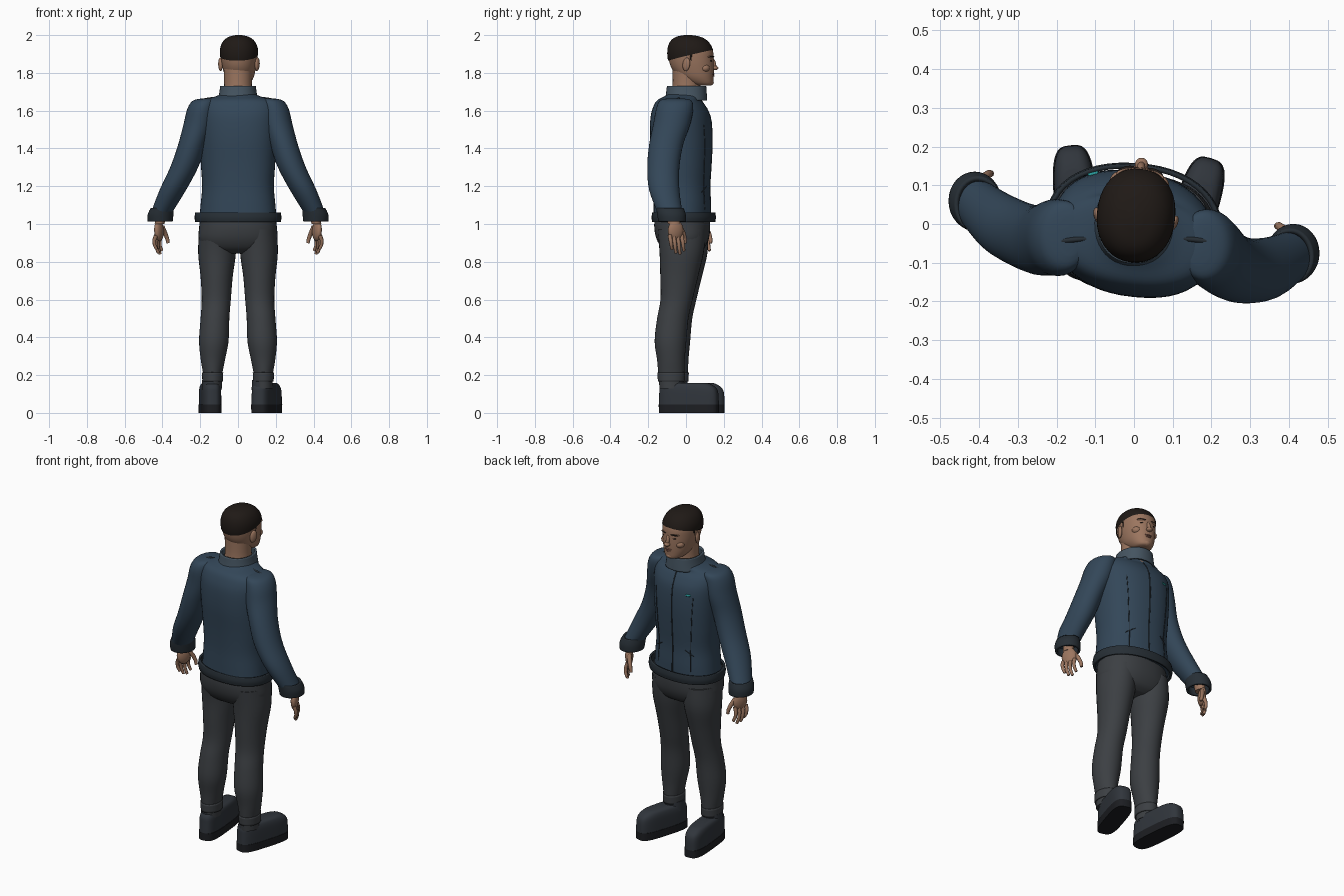
import bpy, bmesh, math
from mathutils import Matrix, Vector

if "Cube" in bpy.data.objects:
    bpy.data.objects.remove(bpy.data.objects["Cube"])

def mat(name, c):
    m = bpy.data.materials.new(name)
    m.diffuse_color = (*c, 1)
    m.use_nodes = True
    m.node_tree.nodes["Principled BSDF"].inputs["Base Color"].default_value = m.diffuse_color
    return m

JACKET = mat("jacket_blue", (0.033, 0.062, 0.098))
TRIM = mat("dark_trim", (0.02, 0.028, 0.036))
COLLAR = mat("collar_blue", (0.06, 0.09, 0.12))
PANTS = mat("trouser_grey", (0.045, 0.05, 0.056))
BOOT = mat("boot_grey", (0.03, 0.036, 0.045))
SOLE = mat("sole_black", (0.012, 0.013, 0.016))
SKIN = mat("skin", (0.33, 0.18, 0.115))
LIP = mat("lip", (0.25, 0.11, 0.08))
HAIR = mat("hair", (0.014, 0.01, 0.008))
TEAL = mat("teal", (0.02, 0.3, 0.3))

def finish(name, bm, m, angle=50):
    bmesh.ops.recalc_face_normals(bm, faces=bm.faces)
    me = bpy.data.meshes.new(name)
    bm.to_mesh(me)
    bm.free()
    ob = bpy.data.objects.new(name, me)
    bpy.context.collection.objects.link(ob)
    me.materials.append(m)
    bpy.ops.object.select_all(action='DESELECT')
    ob.select_set(True)
    bpy.context.view_layer.objects.active = ob
    bpy.ops.object.shade_smooth_by_angle(angle=math.radians(angle))
    return ob

def catmull(rows, i, t):
    a, b, c, d = (rows[max(0, min(len(rows) - 1, i + k))] for k in (-1, 0, 1, 2))
    return [0.5 * (2*q + (r - p)*t + (2*p - 5*q + 4*r - s)*t*t + (3*q - p - 3*r + s)*t**3)
            for p, q, r, s in zip(a, b, c, d)]

def ring_point(row, ang, e, skew):
    z, cx, cy, rx, ry = row
    c, s = math.cos(ang), math.sin(ang)
    x = cx + max(rx, .001) * math.copysign(abs(c) ** (2 / e), c)
    y = cy + max(ry, .001) * math.copysign(abs(s) ** (2 / e), s)
    return Vector((x, y - skew * x, z))

def loft(name, rows, m, e=2, n=32, steps=4, skew=0, caps=True, thick=0, xf=None, cut=None):
    """Skin smooth horizontal rings, each given as (z, cx, cy, rx, ry)."""
    full = [catmull(rows, i, k / steps) for i in range(len(rows) - 1) for k in range(steps)] + [rows[-1]]
    bm = bmesh.new()
    rings = [[bm.verts.new(ring_point(r, 2 * math.pi * k / n, e, skew)) for k in range(n)] for r in full]
    for a, b in zip(rings, rings[1:]):
        for k in range(n):
            bm.faces.new((a[k], a[(k+1) % n], b[(k+1) % n], b[k]))
    if caps:
        bm.faces.new(rings[0])
        bm.faces.new(rings[-1])
    if cut:
        bmesh.ops.bisect_plane(bm, geom=bm.verts[:] + bm.edges[:] + bm.faces[:],
                               plane_co=cut[0], plane_no=cut[1], clear_inner=True)
    if xf:
        bm.transform(xf)
    ob = finish(name, bm, m)
    if thick:
        s = ob.modifiers.new("thickness", 'SOLIDIFY')
        s.thickness = thick
    return ob

def blob(name, loc, size, m, rot=(0, 0, 0), xf=Matrix()):
    bm = bmesh.new()
    bmesh.ops.create_uvsphere(bm, u_segments=20, v_segments=12, radius=1)
    r = Matrix.Rotation(rot[2], 4, 'Z') @ Matrix.Rotation(rot[1], 4, 'Y') @ Matrix.Rotation(rot[0], 4, 'X')
    bm.transform(xf @ Matrix.Translation(loc) @ r @ Matrix.Diagonal((*size, 1)))
    return finish(name, bm, m)

def tube(name, pts, r, m, taper=1.0):
    cu = bpy.data.curves.new(name, 'CURVE')
    cu.dimensions = '3D'
    cu.bevel_depth, cu.bevel_resolution, cu.use_fill_caps = r, 3, True
    sp = cu.splines.new('POLY')
    sp.points.add(len(pts) - 1)
    for i, p in enumerate(pts):
        sp.points[i].co = (*p, 1)
        sp.points[i].radius = 1 + (taper - 1) * i / (len(pts) - 1)
    cu.materials.append(m)
    ob = bpy.data.objects.new(name, cu)
    bpy.context.collection.objects.link(ob)
    return ob

# Jacket body
TORSO = [(1.02, 0, -.02, .205, .15), (1.1, 0, -.02, .198, .15), (1.2, 0, -.022, .19, .148),
         (1.32, 0, -.022, .197, .155), (1.45, 0, -.025, .205, .163), (1.56, 0, -.028, .21, .158),
         (1.62, 0, -.033, .205, .138), (1.655, 0, -.035, .18, .115), (1.675, 0, -.015, .12, .1),
         (1.69, 0, 0, .085, .09)]
loft("jacket_body", TORSO, JACKET, e=2.3, skew=.1, n=48)

# Chest seams, zip and pocket detail on the front
def seam(name, degs, z0, z1, r, m, n=8):
    pts = []
    for i in range(n + 1):
        z = z0 + (z1 - z0) * i / n
        d = degs[0] + (degs[1] - degs[0]) * i / n
        j = max(k for k in range(len(TORSO) - 1) if TORSO[k][0] <= z)
        row = catmull(TORSO, j, (z - TORSO[j][0]) / (TORSO[j+1][0] - TORSO[j][0]))
        pts.append(ring_point(row, math.radians(d), 2.3, .1))
    return tube(name, pts, r, m)

seam("zip", (90, 90), 1.06, 1.65, .0035, TRIM, 14)
for side, a, b in (("left", 122, 126), ("right", 58, 54)):
    seam(side + "_front_seam", (a, b), 1.08, 1.52, .0022, TRIM)
    seam(side + "_pocket", (a + (8 if side == "left" else -8), a + (-10 if side == "left" else 10)), 1.17, 1.2, .0025, TRIM)
seam("chest_badge", (121, 113), 1.535, 1.535, .006, TEAL)

# Hem, collar
loft("jacket_hem", [(1.01, 0, -.012, .226, .166), (1.035, 0, -.012, .23, .17), (1.062, 0, -.012, .226, .166)],
     TRIM, e=2.2, skew=.05, caps=False, thick=.012, n=48)
loft("collar", [(1.655, 0, 0, .108, .112), (1.69, 0, .002, .1, .108), (1.73, 0, .003, .094, .104)],
     COLLAR, e=2.2, caps=False, thick=.01, n=40)

# Sleeves, cuffs, hands; the two arms swing differently in y
YS = {1: (-.055, -.075, -.105, -.12, -.115, -.085), -1: (-.03, -.035, -.042, -.03, 0, .05)}
for s, side in ((1, "right"), (-1, "left")):
    y = YS[s]
    loft(side + "_sleeve", [(1.664, s*.165, y[0], .03, .05), (1.652, s*.178, y[0], .062, .085),
         (1.61, s*.192, y[0] - .005, .076, .098), (1.53, s*.208, y[1], .08, .098), (1.42, s*.243, y[2], .074, .09),
         (1.3, s*.285, y[3], .074, .085), (1.18, s*.345, y[4], .07, .08), (1.06, s*.405, y[5], .056, .066)], JACKET, n=32)
    loft(side + "_cuff", [(1.012, s*.412, y[5] + .012, .066, .073), (1.05, s*.41, y[5] + .008, .068, .076),
         (1.085, s*.402, y[5], .06, .072)], TRIM, caps=False, thick=.013)
    hy = y[5] + .03
    loft(side + "_wrist", [(1.08, s*.405, hy - .02, .027, .033), (1.0, s*.415, hy - .008, .026, .033)], SKIN)
    blob(side + "_palm", (s*.418, hy, .965), (.021, .044, .055), SKIN, (0, s*.05, s*.4))
    for i, ln in enumerate((.082, .1, .094, .074)):
        k = .032 - .021 * i
        base = Vector((s*(.42 - k*.45), hy + k, .94))
        tube(f"{side}_finger_{i+1}", [base + Vector((s*q*.08, u*.012, -u * ln)) for u, q in
             ((0, 0), (.35, .12), (.7, .1), (.95, -.02), (1.0, -.04))], .0112, SKIN, .65)
    tube(side + "_thumb", [(s*.402, hy + .022, .985), (s*.385, hy + .042, .95), (s*.374, hy + .05, .92),
         (s*.37, hy + .05, .898)], .0135, SKIN, .65)
    # Shoulder strap
    tube(side + "_shoulder_strap", [(s*.1, -.035, 1.668), (s*.15, -.04, 1.664), (s*.2, -.045, 1.655)], .007, TRIM)

# Trousers: hips plus two legs
loft("trouser_hips", [(1.04, 0, -.02, .2, .145), (.98, 0, -.02, .206, .148), (.92, 0, -.018, .208, .138),
     (.87, 0, -.015, .18, .11), (.845, 0, -.012, .1, .07)], PANTS, e=2.3, n=40)
for s, side, dy in ((1, "right", -.008), (-1, "left", .012)):
    loft(side + "_trouser_leg", [(.97, s*.108, -.018 + dy/2, .097, .128), (.85, s*.111, -.015 + dy, .1, .117),
         (.72, s*.113, -.028 + dy, .085, .1), (.6, s*.115, -.042 + dy, .077, .085), (.5, s*.122, -.062 + dy, .076, .083),
         (.38, s*.128, -.074 + dy, .078, .084), (.28, s*.133, -.072 + dy, .064, .073),
         (.2, s*.134, -.07 + dy, .05, .068), (.13, s*.134, -.07 + dy, .048, .062)], PANTS, n=32)
    loft(side + "_trouser_cuff", [(.165, s*.134, -.07 + dy, .055, .071), (.215, s*.134, -.07 + dy, .056, .073)],
         PANTS, caps=False, thick=.006)

# Boots: chunky uppers on dark soles, toes turned out
for side, x, y, yaw, ln in (("right", .152, .015, -17, .162), ("left", -.148, .032, 5, .172)):
    xf = Matrix.Translation((x, y, 0)) @ Matrix.Rotation(math.radians(yaw), 4, 'Z')
    loft(side + "_boot_sole", [(0, 0, 0, .055, ln), (.045, 0, 0, .056, ln)], SOLE, e=3.4, n=40, xf=xf)
    loft(side + "_boot", [(.045, 0, 0, .054, ln), (.1, 0, 0, .054, ln - .002), (.13, 0, -.004, .052, ln - .008),
         (.15, 0, -.012, .046, ln - .026), (.159, 0, -.018, .036, ln - .045)], BOOT, e=3.2, n=40, xf=xf)
    loft(side + "_boot_ankle", [(.12, 0, -.09, .052, .066), (.175, 0, -.092, .05, .064)], BOOT, xf=xf)

# Neck and head, turned slightly
HX = Matrix.Translation((.003, 0, 0)) @ Matrix.Rotation(math.radians(-6), 4, 'Z')
loft("neck", [(1.66, 0, .0, .08, .08), (1.73, 0, .003, .073, .074), (1.83, 0, .003, .076, .074)], SKIN)
HEAD = [(1.733, 0, .098, .026, .03), (1.742, 0, .083, .05, .06), (1.775, 0, .055, .073, .091),
        (1.82, 0, .037, .086, .111), (1.87, 0, .028, .094, .119), (1.92, 0, .025, .095, .117),
        (1.96, 0, .02, .079, .098), (1.984, 0, .016, .05, .064), (1.994, 0, .014, .012, .016)]
loft("head", HEAD, SKIN, e=2.15, n=40, xf=HX)
loft("hair", [(z + .006, cx, cy - .003, rx + .005, ry + .003) for z, cx, cy, rx, ry in HEAD[3:]], HAIR, e=2.15,
     n=40, xf=HX, cut=((0, .02, 1.892), (0, -.24, 1)))
blob("nose_bridge", (0, .146, 1.85), (.011, .013, .034), SKIN, (.28, 0, 0), HX)
blob("nose_tip", (0, .154, 1.826), (.017, .018, .012), SKIN, (0, 0, 0), HX)
blob("chin", (0, .122, 1.75), (.028, .026, .018), SKIN, (0, 0, 0), HX)
blob("upper_lip", (0, .141, 1.794), (.024, .012, .005), LIP, (0, 0, 0), HX)
blob("lower_lip", (0, .139, 1.784), (.02, .012, .006), LIP, (0, 0, 0), HX)
for s, side in ((1, "right"), (-1, "left")):
    blob(side + "_ear", (s*.098, .012, 1.845), (.011, .021, .036), SKIN, (-.15, 0, -s*.35), HX)
    blob(side + "_cheek", (s*.05, .105, 1.825), (.027, .027, .022), SKIN, (0, 0, 0), HX)
    blob(side + "_brow", (s*.037, .131, 1.885), (.026, .013, .006), SKIN, (0, 0, -s*.35), HX)
    blob(side + "_eyebrow", (s*.038, .138, 1.886), (.022, .008, .0035), HAIR, (0, 0, -s*.35), HX)
    blob(side + "_eye", (s*.036, .134, 1.864), (.013, .008, .004), HAIR, (0, 0, -s*.3), HX)
    tube(side + "_sideburn", [HX @ Vector((s*.092, .037, 1.9)), HX @ Vector((s*.09, .035, 1.865))], .007, HAIR, .6)
